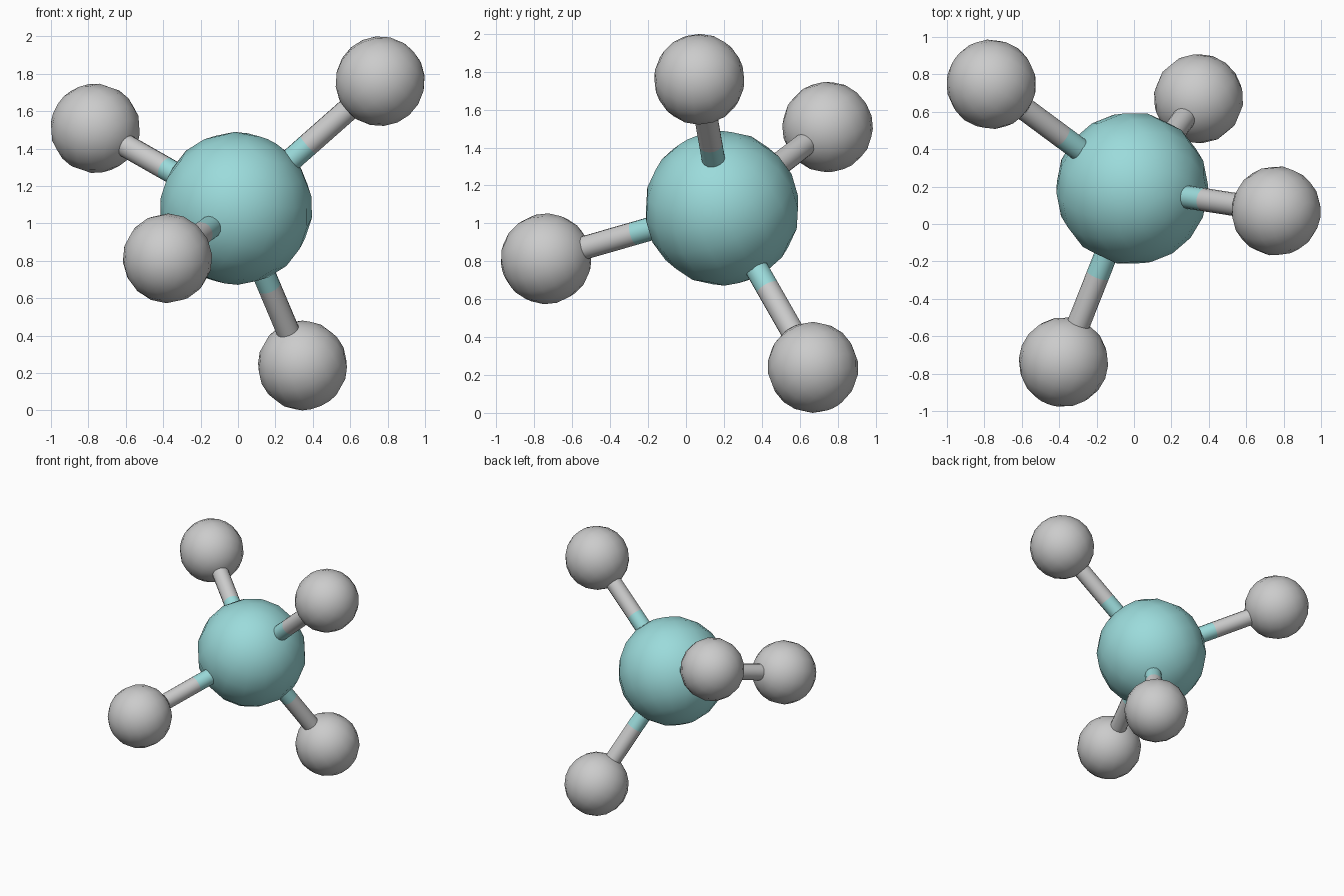
import bpy
import math
from mathutils import Vector

if "Cube" in bpy.data.objects:
    bpy.data.objects.remove(bpy.data.objects["Cube"])

CENTRE = Vector((-0.01, 0.19, 1.08))
OUTER = [
    Vector((0.76, 0.07, 1.76)),
    Vector((-0.763, 0.747, 1.508)),
    Vector((-0.377, -0.738, 0.813)),
    Vector((0.345, 0.67, 0.24)),
]

teal = bpy.data.materials.new("teal")
teal.diffuse_color = (0.33, 0.71, 0.71, 1.0)
teal.use_nodes = True
teal.node_tree.nodes["Principled BSDF"].inputs["Base Color"].default_value = teal.diffuse_color


def finish(name, material=None):
    obj = bpy.context.object
    obj.name = name
    bpy.ops.object.shade_smooth_by_angle(angle=math.radians(40))
    if material:
        obj.data.materials.append(material)
    return obj


def ball(name, position, radius, rotation=(0, 0, 0), material=None):
    bpy.ops.mesh.primitive_uv_sphere_add(
        segments=16, ring_count=10, radius=radius, location=position, rotation=rotation)
    return finish(name, material)


def rod(name, start, end, material=None):
    axis = end - start
    bpy.ops.mesh.primitive_cylinder_add(
        vertices=16, radius=0.062, depth=axis.length, location=(start + end) / 2,
        rotation=axis.to_track_quat('Z', 'Y').to_euler())
    return finish(name, material)


# Large middle ball
ball("central_ball", CENTRE, 0.409, (0.5, 0.4, 0.2), teal)

# Four outer balls, each on a two-tone rod
for i, tip in enumerate(OUTER, 1):
    middle = (CENTRE + tip) / 2
    tilt = (tip - CENTRE).to_track_quat('Z', 'Y').to_euler()
    ball(f"outer_ball_{i}", tip, 0.24, tilt)
    rod(f"inner_rod_{i}", CENTRE, middle, teal)
    rod(f"outer_rod_{i}", middle, tip)
